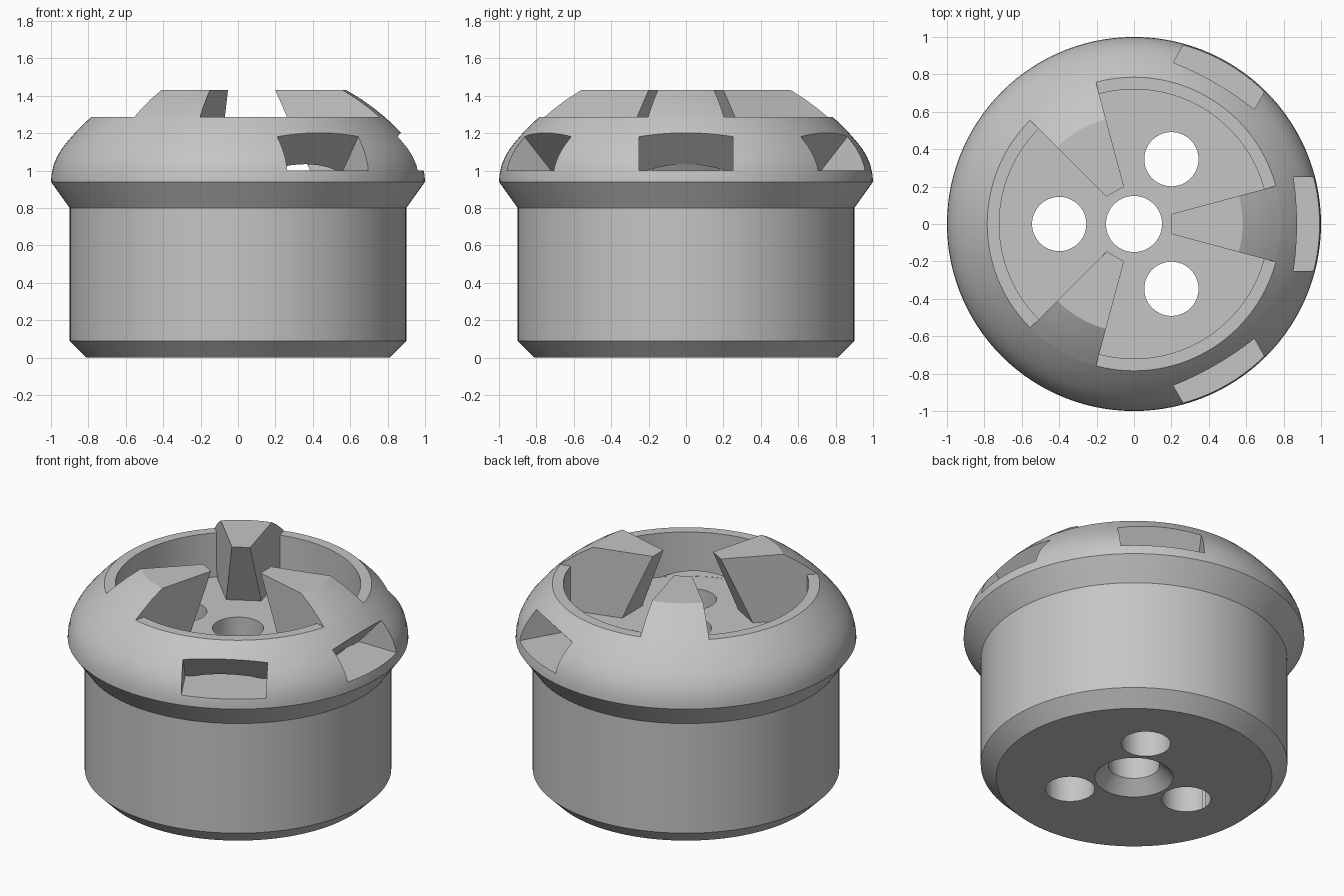
import bpy
import bmesh
from math import cos, sin, radians
from mathutils import Matrix, Vector

if "Cube" in bpy.data.objects:
    bpy.data.objects.remove(bpy.data.objects["Cube"], do_unlink=True)

grey = bpy.data.materials.new("plain grey")
grey.use_nodes = True
colour = (0.56, 0.56, 0.56, 1)
grey.diffuse_color = colour
grey.node_tree.nodes["Principled BSDF"].inputs["Base Color"].default_value = colour


def finish(name, bm):
    bmesh.ops.recalc_face_normals(bm, faces=bm.faces)
    mesh = bpy.data.meshes.new(name)
    bm.to_mesh(mesh)
    bm.free()
    mesh.materials.append(grey)
    obj = bpy.data.objects.new(name, mesh)
    bpy.context.collection.objects.link(obj)
    return obj


def lathe(name, profile, middle=0, half_sweep=180, flat=0, step=3):
    """Turn a closed (radius, height) outline about z, capping partial sweeps.
    The first `flat` points follow a straight chord instead of an arc."""
    bm = bmesh.new()
    full = half_sweep == 180
    rings = []
    for offset in range(-half_sweep, half_sweep + (0 if full else 1), step):
        a = radians(middle + offset)
        ring = []
        for j, (r, z) in enumerate(profile):
            if j < flat:
                r /= cos(radians(offset))
            ring.append(bm.verts.new((r * cos(a), r * sin(a), z)))
        rings.append(ring)
    pairs = list(zip(rings, rings[1:]))
    if full:
        pairs.append((rings[-1], rings[0]))
    else:
        bm.faces.new(rings[0])
        bm.faces.new(rings[-1])
    for a, b in pairs:
        for j in range(len(profile)):
            k = (j + 1) % len(profile)
            bm.faces.new((a[j], b[j], b[k], a[k]))
    return finish(name, bm)


def rod(name, radius, z1, z2, x, y):
    bm = bmesh.new()
    bmesh.ops.create_cone(bm, cap_ends=True, segments=48, radius1=radius,
                          radius2=radius, depth=z2 - z1,
                          matrix=Matrix.Translation((x, y, (z1 + z2) / 2)))
    return finish(name, bm)


def wedge(name, outline, half_width, angle):
    """Extrude a (distance, height) outline sideways and turn it about z."""
    bm = bmesh.new()
    face = bm.faces.new([bm.verts.new((x, -half_width, z)) for x, z in outline])
    grown = bmesh.ops.extrude_face_region(bm, geom=[face])["geom"]
    verts = [v for v in grown if isinstance(v, bmesh.types.BMVert)]
    bmesh.ops.translate(bm, verts=verts, vec=Vector((0, 2 * half_width, 0)))
    # The extrusion keeps the first face, so the prism is closed
    if not any(len(f.verts) == 3 and f.calc_center_median().y < 0 for f in bm.faces):
        bm.faces.new([v for v in bm.verts if v.co.y < 0])
    bm.transform(Matrix.Rotation(radians(angle), 4, "Z"))
    return finish(name, bm)


def cut(target, cutter):
    cutter.hide_render = True
    mod = target.modifiers.new("cut", "BOOLEAN")
    mod.operation = "DIFFERENCE"
    mod.solver = "EXACT"
    mod.object = cutter
    bpy.context.view_layer.objects.active = target
    bpy.ops.object.modifier_apply(modifier=mod.name)
    bpy.data.objects.remove(cutter, do_unlink=True)


# Turned body: countersunk bore, chamfered barrel, flared collar, dome and recess
side = [(1, 0.94), (0.997, 0.98), (0.986, 1.03), (0.967, 1.075), (0.94, 1.12),
        (0.908, 1.16), (0.873, 1.2), (0.84, 1.235), (0.785, 1.286)]
body = lathe("domed_body", [(0.15, 0.08), (0.23, 0), (0.81, 0), (0.9, 0.09), (0.9, 0.8)]
             + side + [(0.72, 1.286), (0.72, 1), (0.15, 1)])

# Through holes between the fins
for angle in (60, 180, 300):
    a = radians(angle)
    cut(body, rod("hole_cutter", 0.145, -0.2, 1.2, 0.4 * cos(a), 0.4 * sin(a)))

# Six side slots with sloping ceilings
for angle in range(0, 360, 60):
    cut(body, wedge("slot_cutter", [(0.69, 1.001), (1.2, 1.001), (1.2, 1.567)], 0.25, angle))

# Three fins with undercut flat tips, carrying the dome above the rim
fin_outline = [(0.39, 0.99), (0.2, 1.43), (0.58, 1.43), (0.662, 1.38), (0.731, 1.33),
               (0.785, 1.286), (0.75, 1.2), (0.73, 1.06), (0.685, 0.99)]
fins = [lathe("fin", fin_outline, angle, 15, flat=2) for angle in (0, 120, 240)]

# Smooth round surfaces, crisp edges
bpy.ops.object.select_all(action="DESELECT")
for obj in [body] + fins:
    obj.select_set(True)
bpy.context.view_layer.objects.active = body
bpy.ops.object.shade_smooth_by_angle(angle=radians(20))
